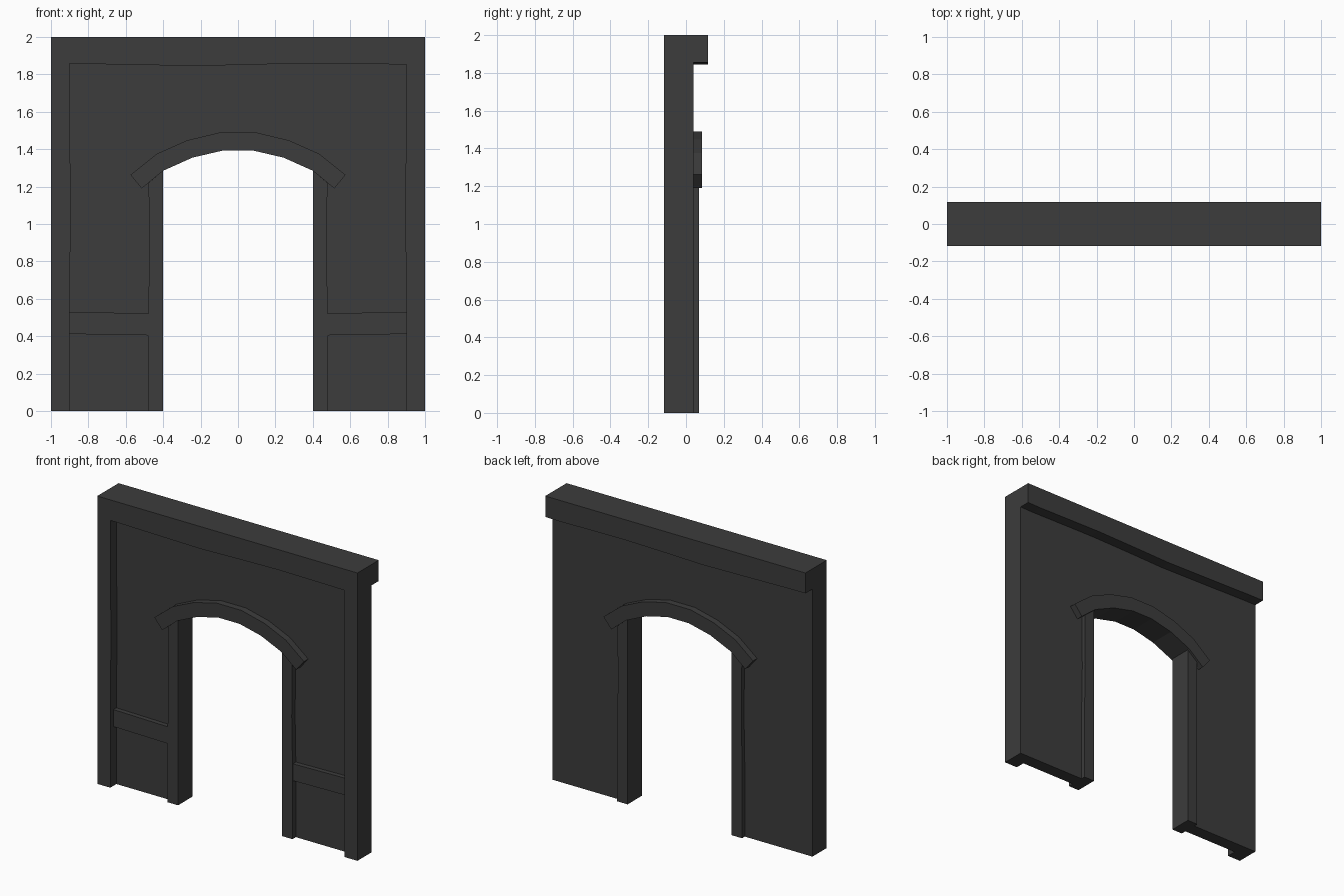
import bpy, bmesh

if "Cube" in bpy.data.objects:
    bpy.data.objects.remove(bpy.data.objects["Cube"])

mat = bpy.data.materials.new("dark_grey")
mat.diffuse_color = (0.045, 0.045, 0.045, 1)
mat.use_nodes = True
mat.node_tree.nodes["Principled BSDF"].inputs["Base Color"].default_value = mat.diffuse_color

FRONT, BACK = -0.117, 0.117
WALL_FRONT, WALL_BACK = -0.05, 0.04


def prism(name, outline, y0, y1):
    """Extrude an (x, z) outline from y0 to y1."""
    bm = bmesh.new()
    face = bm.faces.new([bm.verts.new((x, y0, z)) for x, z in outline])
    ext = bmesh.ops.extrude_face_region(bm, geom=[face], use_keep_orig=True)
    moved = [v for v in ext["geom"] if isinstance(v, bmesh.types.BMVert)]
    bmesh.ops.translate(bm, verts=moved, vec=(0, y1 - y0, 0))
    bmesh.ops.recalc_face_normals(bm, faces=bm.faces)
    me = bpy.data.meshes.new(name)
    bm.to_mesh(me)
    bm.free()
    me.materials.append(mat)
    ob = bpy.data.objects.new(name, me)
    bpy.context.collection.objects.link(ob)
    return ob


def both_sides(half):
    """Left-to-right symmetric polyline from its right half, listed from the end to the crown."""
    return [(-x, z) for x, z in half] + half[::-1]


# Arch ring, seven straight segments, running through the wall
inner = both_sides([(0.515, 1.19), (0.40, 1.285), (0.243, 1.355), (0.08, 1.393)])
outer = both_sides([(0.575, 1.263), (0.435, 1.375), (0.273, 1.447), (0.095, 1.49)])
prism("arch_trim", outer + inner[::-1], -0.097, 0.085)

# Wall slab, opening edge hidden inside the jambs and arch ring
opening = both_sides([(0.44, 0), (0.44, 1.31), (0.258, 1.40), (0.088, 1.44)])
prism("wall", [(-1, 0)] + opening + [(1, 0), (1, 1.858), (-1, 1.858)], WALL_FRONT, WALL_BACK)

# Top beam with slightly uneven lower edge
prism("top_beam", [(-1, 2), (-1, 1.858), (-0.9, 1.858), (-0.55, 1.851), (-0.2, 1.845),
                   (0.05, 1.852), (0.4, 1.859), (0.9, 1.853), (1, 1.855), (1, 2)], FRONT, BACK)

for side, s in (("left", -1), ("right", 1)):
    def part(name, pts, y0, y1):
        return prism(f"{side}_{name}", [(s * x, z) for x, z in pts], y0, y1)

    # Door jamb through the wall
    part("jamb", [(0.40, 0), (0.48, 0), (0.48, 0.5), (0.474, 0.85), (0.478, 1.22), (0.40, 1.285)],
         -0.087, 0.07)
    # Outer post on the front
    part("post", [(1, 0), (1, 1.858), (0.9, 1.858), (0.895, 1.0), (0.9, 0.6), (0.9, 0)],
         FRONT, WALL_FRONT)
    # Low rail between post and jamb
    part("rail", [(0.478, 0.405), (0.9, 0.412), (0.9, 0.53), (0.478, 0.522)], -0.083, WALL_FRONT)
